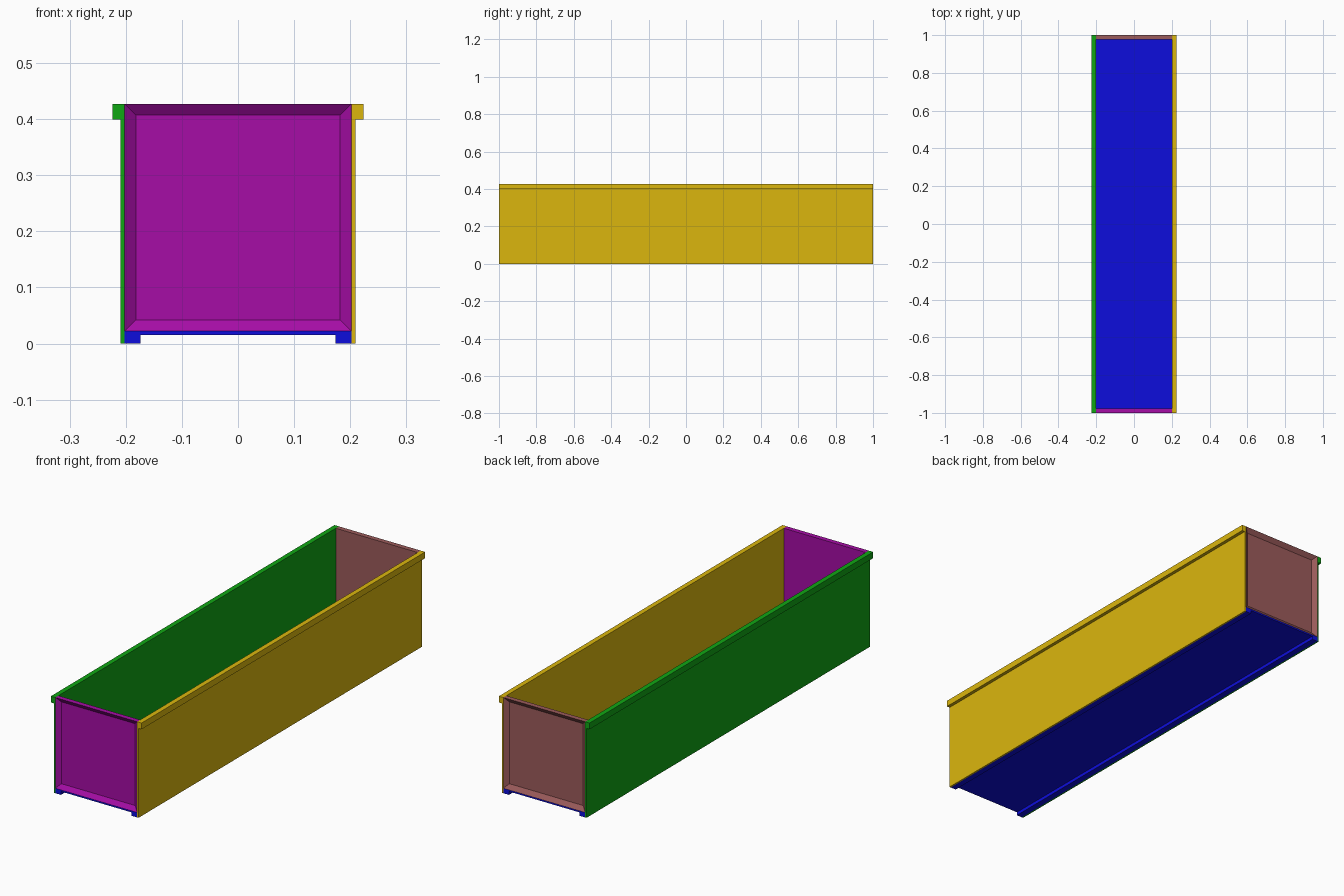
import bpy, bmesh
from mathutils import Vector

if "Cube" in bpy.data.objects:
    bpy.data.objects.remove(bpy.data.objects["Cube"])

L = 1.0                      # half length
W = 0.202                    # half inner width
T = 0.022                    # frame, lip and floor thickness
S = 0.007                    # sheet thickness
H = 0.427                    # height
B = 0.028                    # border / lip height


def finish(bm, name, color):
    bmesh.ops.recalc_face_normals(bm, faces=bm.faces)
    me = bpy.data.meshes.new(name)
    bm.to_mesh(me)
    bm.free()
    ob = bpy.data.objects.new(name, me)
    bpy.context.collection.objects.link(ob)
    mat = bpy.data.materials.new(name + "_paint")
    mat.diffuse_color = (*color, 1)
    mat.use_nodes = True
    mat.node_tree.nodes["Principled BSDF"].inputs["Base Color"].default_value = mat.diffuse_color
    me.materials.append(mat)
    return ob


def extrude_profile(name, pts, color):
    """Sweep an x-z outline along the whole length."""
    bm = bmesh.new()
    face = bm.faces.new([bm.verts.new((x, -L, z)) for x, z in pts])
    new = bmesh.ops.extrude_face_region(bm, geom=[face])["geom"]
    bmesh.ops.translate(bm, vec=(0, 2 * L, 0),
                        verts=[v for v in new if isinstance(v, bmesh.types.BMVert)])
    return finish(bm, name, color)


def end_panel(name, side, color):
    """Framed end board with a recessed outer field."""
    bm = bmesh.new()
    bmesh.ops.create_cube(bm, size=1)
    for v in bm.verts:
        v.co = Vector((v.co.x * 2 * W,
                       side * (L - T / 2) + v.co.y * T,
                       (H + T) / 2 + v.co.z * (H - T)))
    bm.normal_update()
    outer = [f for f in bm.faces if f.normal.y * side > 0.9]
    bmesh.ops.inset_region(bm, faces=outer, thickness=B)
    bmesh.ops.translate(bm, vec=(0, -side * (T - S), 0), verts=outer[0].verts[:])
    return finish(bm, name, color)


# Floor with a runner along each long edge
r = W - B
extrude_profile("floor", [(-W, 0), (-r, 0), (-r, T - S), (r, T - S), (r, 0),
                          (W, 0), (W, T), (-W, T)], (0.004, 0.004, 0.72))

# Long side walls with an outward lip at the top
wall = [(W, 0), (W + S, 0), (W + S, H - B), (W + T, H - B), (W + T, H), (W, H)]
extrude_profile("right_wall", wall, (0.71, 0.47, 0.004))
extrude_profile("left_wall", [(-x, z) for x, z in wall], (0.005, 0.38, 0.007))

# End panels
end_panel("front_panel", -1, (0.38, 0.004, 0.38))
end_panel("back_panel", 1, (0.33, 0.105, 0.105))
